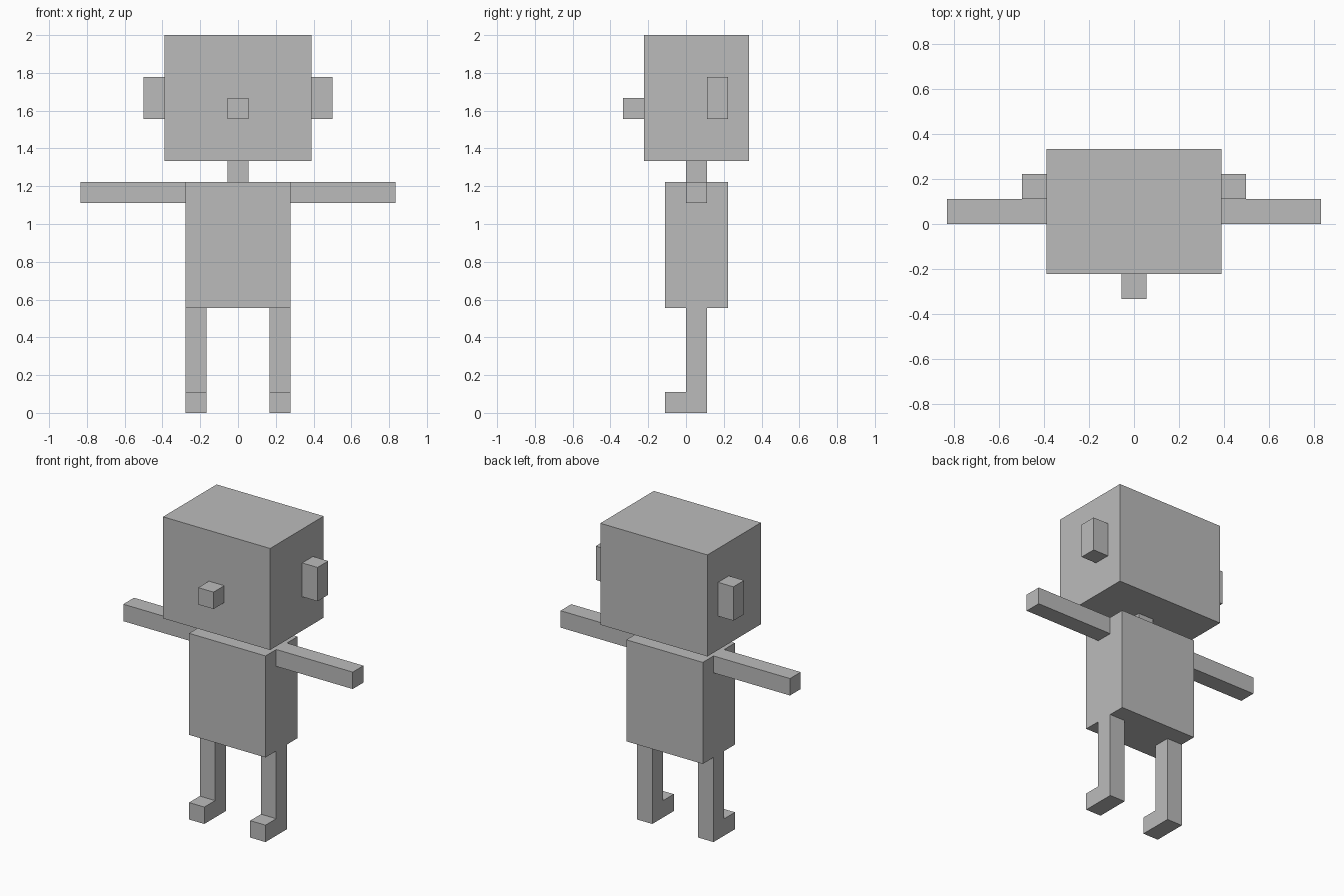
import bpy, bmesh

if "Cube" in bpy.data.objects:
    bpy.data.objects.remove(bpy.data.objects["Cube"])

U = 1 / 9  # modelling grid: the figure is 18 units tall

grey = bpy.data.materials.new("plain_grey")
grey.diffuse_color = (0.5, 0.5, 0.5, 1)
grey.use_nodes = True
grey.node_tree.nodes["Principled BSDF"].inputs["Base Color"].default_value = grey.diffuse_color


def prism(name, x0, x1, profile):
    """Extrude a (y, z) side profile from x0 to x1, in grid units."""
    bm = bmesh.new()
    face = bm.faces.new([bm.verts.new((x0 * U, y * U, z * U)) for y, z in profile])
    ext = bmesh.ops.extrude_face_region(bm, geom=[face], use_keep_orig=True)
    verts = [g for g in ext["geom"] if isinstance(g, bmesh.types.BMVert)]
    bmesh.ops.translate(bm, verts=verts, vec=((x1 - x0) * U, 0, 0))
    bmesh.ops.recalc_face_normals(bm, faces=bm.faces)
    mesh = bpy.data.meshes.new(name)
    bm.to_mesh(mesh)
    bm.free()
    mesh.materials.append(grey)
    obj = bpy.data.objects.new(name, mesh)
    bpy.context.collection.objects.link(obj)
    return obj


def box(name, x, y, z):
    return prism(name, *x, [(y[0], z[0]), (y[1], z[0]), (y[1], z[1]), (y[0], z[1])])


# Central parts
box("head", (-3.5, 3.5), (-2, 3), (12, 18))
box("nose", (-0.5, 0.5), (-3, -2), (14, 15))
box("neck", (-0.5, 0.5), (0, 1), (11, 12))
box("torso", (-2.5, 2.5), (-1, 2), (5, 11))

# Paired parts; legs are L-shaped with the foot pointing forward
leg_profile = [(-1, 0), (1, 0), (1, 5), (0, 5), (0, 1), (-1, 1)]
for side, s in (("left", 1), ("right", -1)):
    box(side + "_ear", (3.5 * s, 4.5 * s), (1, 2), (14, 16))
    box(side + "_arm", (2.5 * s, 7.5 * s), (0, 1), (10, 11))
    prism(side + "_leg", 1.5 * s, 2.5 * s, leg_profile)
